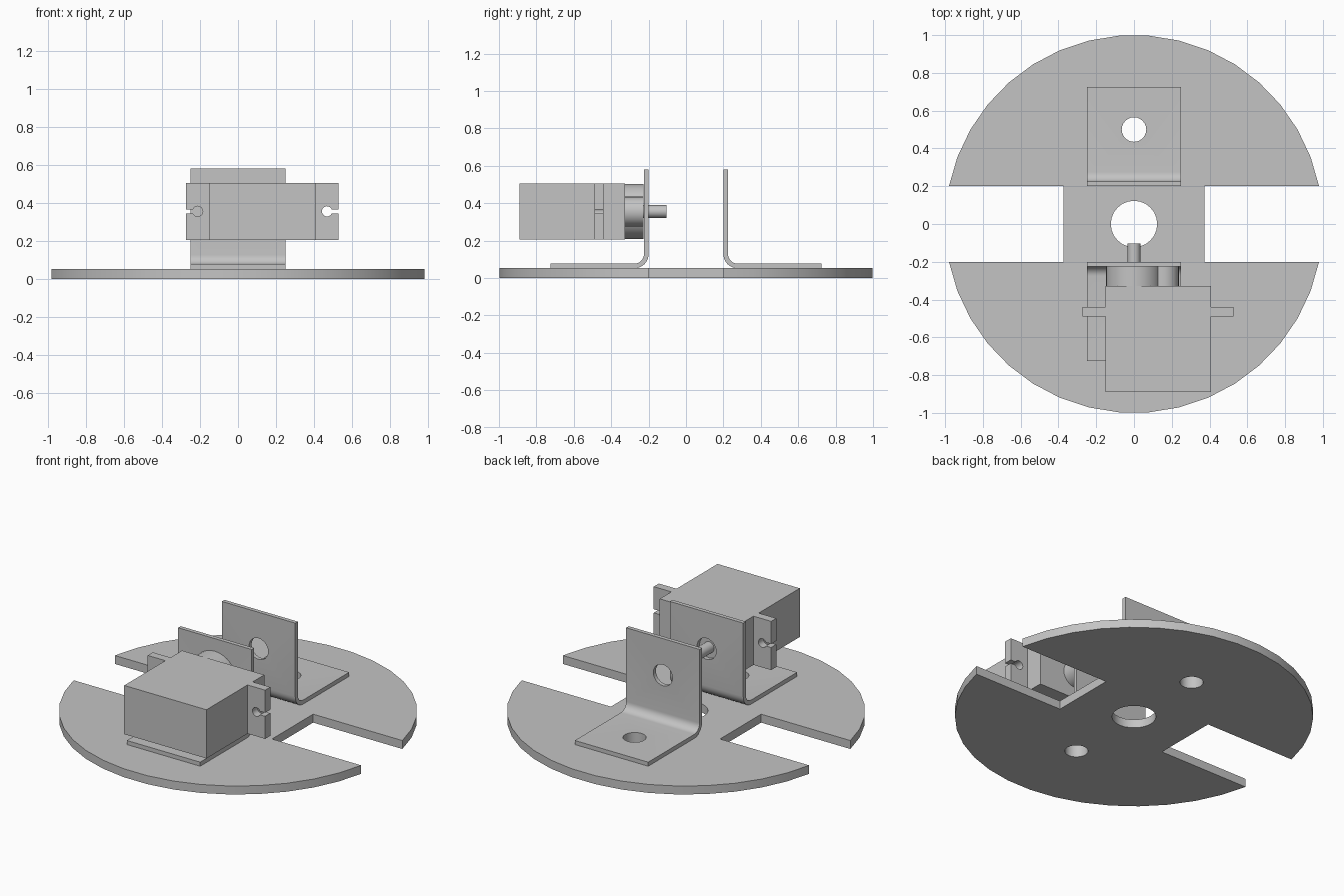
import bpy
import bmesh
from math import sin, cos, pi, asin
from mathutils import Matrix, Vector

cube = bpy.data.objects.get("Cube")
if cube:
    bpy.data.objects.remove(cube, do_unlink=True)

grey = bpy.data.materials.new("plain grey")
grey.use_nodes = True
grey.diffuse_color = (0.55, 0.55, 0.55, 1)
grey.node_tree.nodes["Principled BSDF"].inputs["Base Color"].default_value = (0.55, 0.55, 0.55, 1)

# Each frame maps (profile u, profile v, extrusion) to model axes
FRAMES = {
    "x": lambda u, v, w: (w, u, v),
    "y": lambda u, v, w: (u, w, v),
    "z": lambda u, v, w: (u, v, w),
}


def arc(cu, cv, r, start, end, steps):
    return [(cu + r * cos(start + (end - start) * i / steps),
             cv + r * sin(start + (end - start) * i / steps)) for i in range(steps + 1)]


def circle(cu, cv, r, sides=24):
    return arc(cu, cv, r, 0, 2 * pi, sides)[:-1]


def extrude(name, outline, axis, low, high):
    """Prism with the given outline, running from low to high on an axis."""
    bm = bmesh.new()
    place = FRAMES[axis]
    face = bm.faces.new([bm.verts.new(place(u, v, low)) for u, v in outline])
    top = bmesh.ops.extrude_face_region(bm, geom=[face])
    moved = [g for g in top["geom"] if isinstance(g, bmesh.types.BMVert)]
    bmesh.ops.translate(bm, verts=moved, vec=Vector(place(0, 0, high - low)))
    bmesh.ops.recalc_face_normals(bm, faces=bm.faces)
    mesh = bpy.data.meshes.new(name)
    bm.to_mesh(mesh)
    bm.free()
    mesh.materials.append(grey)
    obj = bpy.data.objects.new(name, mesh)
    bpy.context.collection.objects.link(obj)
    return obj


def activate(obj):
    bpy.ops.object.select_all(action="DESELECT")
    obj.select_set(True)
    bpy.context.view_layer.objects.active = obj


def drill(obj, cu, cv, r, axis, low, high):
    cutter = extrude("hole_cutter", circle(cu, cv, r), axis, low, high)
    cutter.hide_render = True
    mod = obj.modifiers.new("hole", "BOOLEAN")
    mod.operation = "DIFFERENCE"
    mod.solver = "EXACT"
    mod.object = cutter
    activate(obj)
    bpy.ops.object.modifier_apply(modifier=mod.name)
    bpy.data.objects.remove(cutter, do_unlink=True)


def box(name, x0, x1, y0, y1, z0, z1):
    return extrude(name, [(x0, y0), (x1, y0), (x1, y1), (x0, y1)], "z", z0, z1)


parts = []

# Round base plate with a wheel slot on each side
slot, neck, thick = 0.2, 0.372, 0.052
a = asin(slot)
outline = arc(0, 0, 1, a, pi - a, 17) + [(-neck, slot), (-neck, -slot)]
outline += arc(0, 0, 1, pi + a, 2 * pi - a, 17) + [(neck, -slot), (neck, slot)]
base = extrude("base_plate", outline, "z", 0, thick)
drill(base, 0, 0, 0.123, "z", -0.1, 0.2)
for side in (-1, 1):
    drill(base, 0, side * 0.5, 0.065, "z", -0.1, 0.2)
parts.append(base)

# Bent angle brackets, mirrored front to back
sheet, bend, shaft_z = 0.025, 0.075, 0.355
for name, side in (("front_bracket", -1), ("back_bracket", 1)):
    cy, cz = slot + bend, thick + bend
    outline = [(slot, 0.58)] + arc(cy, cz, bend, pi, 1.5 * pi, 8)
    outline += [(0.725, thick), (0.725, thick + sheet)]
    outline += arc(cy, cz, bend - sheet, 1.5 * pi, pi, 8) + [(slot + sheet, 0.58)]
    bracket = extrude(name, [(side * y, z) for y, z in outline], "x", -0.25, 0.25)
    drill(bracket, 0, side * 0.5, 0.065, "z", 0, 0.12)
    ends = sorted((side * 0.15, side * 0.25))
    drill(bracket, 0, shaft_z, 0.065, "y", *ends)
    parts.append(bracket)

# Servo motor case, gear housings and output shaft
low, high = shaft_z - 0.15, shaft_z + 0.15
left, right = -0.152, 0.408
parts.append(box("servo_case", left, right, -0.89, -0.327, low, high))
parts.append(extrude("gear_housing", circle(0, shaft_z, 0.148, 32), "y", -0.33, -0.226))
parts.append(extrude("small_gear_housing", circle(0.157, shaft_z, 0.08), "y", -0.33, -0.226))
parts.append(extrude("output_shaft", circle(0, shaft_z, 0.034), "y", -0.23, -0.104))

# Mounting ears with open keyhole slots
ear, hole_u, hole_r, gap = 0.12, 0.06, 0.027, 0.011
g = asin(gap / hole_r)
for name, x, side in (("right_ear", left, -1), ("left_ear", right, 1)):
    outline = [(0, low), (ear, low), (ear, shaft_z - gap)]
    outline += arc(hole_u, shaft_z, hole_r, 2 * pi - g, g, 18)
    outline += [(ear, shaft_z + gap), (ear, high), (0, high)]
    parts.append(extrude(name, [(x + side * u, v) for u, v in outline], "y", -0.49, -0.44))

for part in parts:
    activate(part)
    bpy.ops.object.shade_smooth_by_angle(angle=pi / 6)
